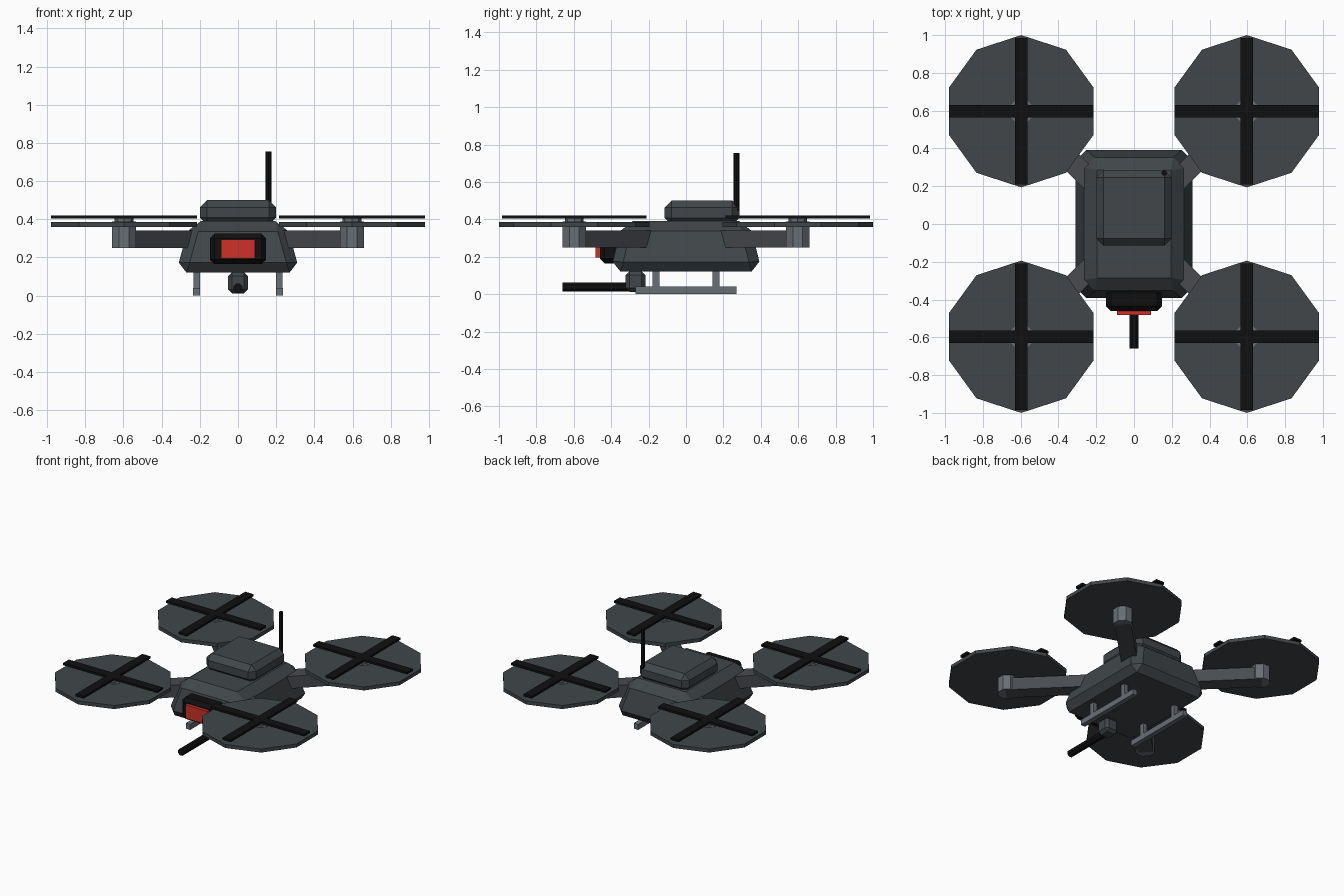
import bpy, bmesh
from math import pi, atan2
from mathutils import Matrix, Vector

cube = bpy.data.objects.get("Cube")
if cube:
    bpy.data.objects.remove(cube, do_unlink=True)


def material(name, rgb):
    m = bpy.data.materials.new(name)
    m.use_nodes = True
    m.diffuse_color = (*rgb, 1)
    m.node_tree.nodes["Principled BSDF"].inputs["Base Color"].default_value = (*rgb, 1)
    return m


SHELL = material("dark slate", (0.052, 0.061, 0.067))
ARM = material("mid slate", (0.065, 0.07, 0.08))
METAL = material("light grey metal", (0.14, 0.155, 0.18))
BLACK = material("black", (0.005, 0.005, 0.005))
RED = material("red", (0.62, 0.03, 0.02))


def finish(bm, name, mat):
    bmesh.ops.recalc_face_normals(bm, faces=bm.faces)
    mesh = bpy.data.meshes.new(name)
    bm.to_mesh(mesh)
    bm.free()
    mesh.materials.append(mat)
    ob = bpy.data.objects.new(name, mesh)
    bpy.context.collection.objects.link(ob)
    return ob


def box(name, mat, center, size, bevel=0, taper=(1, 1), turn=0):
    """Box with an optional narrower top, chamfered edges and turn about z."""
    bm = bmesh.new()
    bmesh.ops.create_cube(bm, size=1)
    for v in bm.verts:
        if v.co.z > 0:
            v.co.x *= taper[0]
            v.co.y *= taper[1]
        v.co = v.co * Vector(size)
    if bevel:
        bmesh.ops.bevel(bm, geom=bm.edges[:], offset=bevel, segments=1,
                        affect='EDGES', clamp_overlap=True)
    bm.transform(Matrix.Translation(center) @ Matrix.Rotation(turn, 4, 'Z'))
    return finish(bm, name, mat)


def rod(name, mat, center, radius, depth, sides, axis='Z', turn=0):
    """Faceted cylinder along z or y."""
    bm = bmesh.new()
    bmesh.ops.create_cone(bm, cap_ends=True, segments=sides, radius1=radius,
                          radius2=radius, depth=depth)
    m = Matrix.Rotation(turn, 4, 'Z')
    if axis == 'Y':
        m = Matrix.Rotation(pi / 2, 4, 'X') @ m
    bm.transform(Matrix.Translation(center) @ m)
    return finish(bm, name, mat)


# Hull, top pod and antenna
box("hull", SHELL, (0, 0, 0.255), (0.65, 0.81, 0.27), bevel=0.055, taper=(0.77, 0.84))
box("top_pod", SHELL, (0, 0.085, 0.435), (0.4, 0.4, 0.13), bevel=0.038)
rod("antenna", BLACK, (0.16, 0.27, 0.6), 0.015, 0.31, 8)

# Front sensor
box("sensor_housing", BLACK, (0, -0.4, 0.245), (0.296, 0.12, 0.16), bevel=0.025)
box("sensor_window", RED, (0, -0.465, 0.245), (0.18, 0.036, 0.1))

# Turret under the nose
box("turret", SHELL, (0, -0.27, 0.067), (0.105, 0.105, 0.11), bevel=0.02)
rod("barrel", BLACK, (0, -0.48, 0.038), 0.026, 0.36, 8, 'Y', pi / 8)

# Landing skids
for side, sx in (("left", 1), ("right", -1)):
    box(side + "_skid", METAL, (sx * 0.217, 0, 0.02), (0.036, 0.54, 0.04))
    for end, y in (("front", -0.16), ("back", 0.16)):
        box(f"{side}_{end}_strut", METAL, (sx * 0.217, y, 0.08), (0.034, 0.036, 0.1))

# Arms, motors and rotors at the four corners
for side, sx in (("left", 1), ("right", -1)):
    for end, sy in (("front", -1), ("back", 1)):
        name = f"{side}_{end}_"
        x, y = sx * 0.597, sy * 0.597
        box(name + "arm", ARM, (x * 0.68, y * 0.68, 0.295), (0.56, 0.11, 0.09),
            turn=atan2(sy, sx))
        rod(name + "motor", METAL, (x, y, 0.319), 0.068, 0.138, 8, turn=pi / 8)
        rod(name + "rotor_disc", SHELL, (x, y, 0.372), 0.403, 0.026, 10)
        rod(name + "rotor_hub", METAL, (x, y, 0.395), 0.05, 0.022, 8)
        box(name + "blade_across", BLACK, (x, y, 0.412), (0.764, 0.066, 0.016))
        box(name + "blade_along", BLACK, (x, y, 0.412), (0.066, 0.774, 0.0158))
